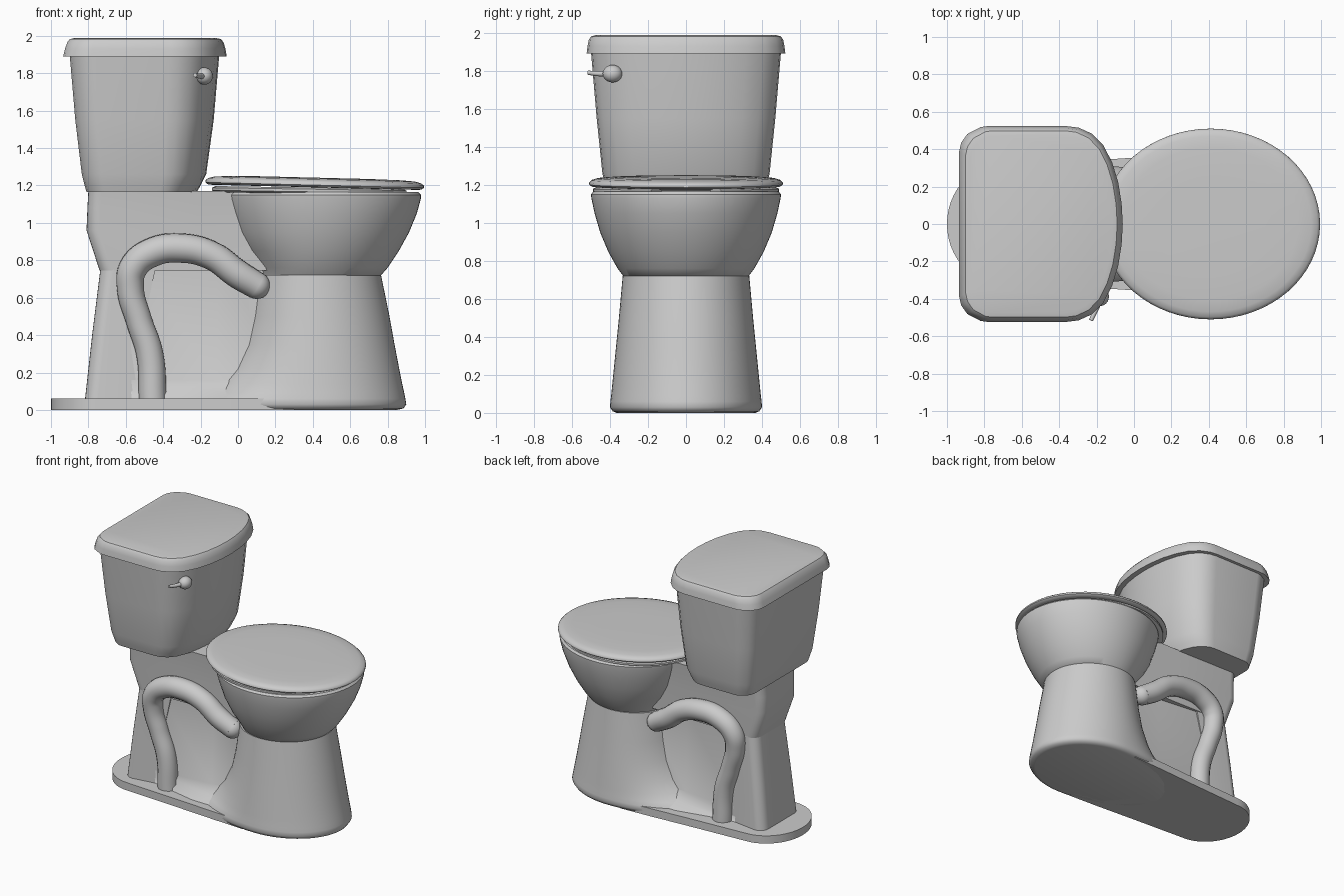
import bpy, bmesh
from math import sin, cos, pi, radians

if "Cube" in bpy.data.objects:
    bpy.data.objects.remove(bpy.data.objects["Cube"])


def smooth(ob, angle=35):
    bpy.ops.object.select_all(action='DESELECT')
    ob.select_set(True)
    bpy.context.view_layer.objects.active = ob
    bpy.ops.object.shade_smooth_by_angle(angle=radians(angle))


def loft(name, rings, angle=35):
    """Skin closed rings of points and cap both ends."""
    bm = bmesh.new()
    vs = [[bm.verts.new(p) for p in r] for r in rings]
    n = len(vs[0])
    for a, b in zip(vs, vs[1:]):
        for i in range(n):
            j = (i + 1) % n
            bm.faces.new((a[i], a[j], b[j], b[i]))
    bm.faces.new(vs[0])
    bm.faces.new(vs[-1])
    bmesh.ops.recalc_face_normals(bm, faces=bm.faces)
    me = bpy.data.meshes.new(name)
    bm.to_mesh(me)
    bm.free()
    ob = bpy.data.objects.new(name, me)
    bpy.context.collection.objects.link(ob)
    smooth(ob, angle)
    return ob


def ellipse(z, cx, front, rear, ry, n=64):
    """Egg-shaped ring with separate front and rear radii."""
    ring = []
    for i in range(n):
        t = 2 * pi * i / n
        ring.append((cx + (front if cos(t) > 0 else rear) * cos(t), ry * sin(t), z))
    return ring


def wedge(z, x0, x1, yr, yf, r=0.07, xm=None):
    """Block outline with rounded rear corners, changing from yr to yf at xm."""
    xm = x1 if xm is None else xm
    half = [(x0 + r - r * cos(t), yr - r + r * sin(t)) for t in [i * pi / 12 for i in range(7)]]
    half += [(xm - 0.01, yf), (x1, yf)]
    return [(x, y, z) for x, y in half] + [(x, -y, z) for x, y in reversed(half)]


# Tank plan: flat back, rounded corners, bowed front (0..1 depth, 0..1 half width)
PLAN = [(0, .74), (.012, .83), (.05, .92), (.13, .99), (.17, 1), (.66, 1), (.73, .985),
        (.81, .925), (.88, .81), (.935, .63), (.972, .43), (.993, .21)]


def tank_ring(z, x0, x1, w):
    half = [(x0 + (x1 - x0) * u, w * v, z) for u, v in PLAN]
    return half + [(x1, 0, z)] + [(x, -y, z) for x, y, _ in reversed(half)]


# Tank body and its lid
loft("tank", [tank_ring(*s) for s in [
    (1.165, -.81, -.22, .415), (1.20, -.82, -.20, .425), (1.26, -.835, -.17, .44),
    (1.55, -.87, -.13, .47), (1.90, -.90, -.10, .50)]])
loft("tank_lid", [tank_ring(*s) for s in [
    (1.89, -.935, -.06, .523), (1.93, -.925, -.067, .518), (1.965, -.913, -.077, .511),
    (1.982, -.90, -.09, .498), (1.988, -.875, -.115, .473)]])


def ball(name, radius, loc):
    bpy.ops.mesh.primitive_uv_sphere_add(segments=24, ring_count=12, radius=radius, location=loc)
    ob = bpy.context.object
    ob.name = name
    smooth(ob)
    return ob


def tube(name, pts, radius, radii):
    cu = bpy.data.curves.new(name, 'CURVE')
    cu.dimensions = '3D'
    cu.bevel_depth = radius
    cu.bevel_resolution = 6
    cu.use_fill_caps = True
    cu.resolution_u = 8
    sp = cu.splines.new('BEZIER')
    sp.bezier_points.add(len(pts) - 1)
    for bp, p, r in zip(sp.bezier_points, pts, radii):
        bp.co = p
        bp.handle_left_type = bp.handle_right_type = 'AUTO'
        bp.radius = r
    ob = bpy.data.objects.new(name, cu)
    bpy.context.collection.objects.link(ob)
    return ob


# Flush knob and lever
ball("flush_knob", .046, (-.18, -.387, 1.785)).scale = (1, 1.12, 1)
tube("flush_lever", [(-.18, -.40, 1.785), (-.205, -.46, 1.785), (-.23, -.515, 1.79)],
     .016, [1, .85, .7])

# Bowl with a hollow inside
loft("bowl", [ellipse(*s) for s in [
    (.705, .42, .30, .28, .28), (.72, .42, .345, .31, .33), (.76, .42, .38, .32, .36),
    (.85, .43, .43, .40, .41), (.95, .435, .48, .46, .452), (1.05, .44, .516, .50, .481),
    (1.13, .44, .538, .525, .498), (1.15, .44, .538, .528, .50), (1.165, .44, .525, .515, .488),
    (1.165, .46, .40, .36, .35), (1.05, .46, .37, .33, .32), (.90, .46, .27, .24, .23),
    (.78, .46, .12, .12, .11)]])

# Pedestal whose rear sweeps out into the foot
loft("pedestal", [ellipse(*s) for s in [
    (0, .41, .44, .64, .36), (.008, .41, .475, .67, .386), (.03, .41, .49, .68, .40),
    (.06, .41, .485, .66, .398), (.09, .41, .479, .59, .394), (.14, .41, .468, .52, .389),
    (.22, .41, .452, .45, .381), (.35, .41, .427, .385, .368), (.50, .41, .40, .35, .353),
    (.72, .41, .355, .32, .333)]], 60)

# Foot plate with a rounded back
foot = [(-.73 - .27 * sin(t), .31 * cos(t)) for t in [i * pi / 24 for i in range(25)]]
foot += [(-.3, -.335), (.05, -.358), (.3, -.37), (.3, .37), (.05, .358), (-.3, .335)]
loft("foot_plate", [[(x, y, z) for x, y in foot] for z in (0, .06)])

# Rear column, thin middle wall, and the narrow shelf carrying the tank
loft("rear_column", [wedge(.04, -.82, -.54, .23, .20), wedge(.40, -.78, -.52, .215, .19),
                     wedge(.76, -.735, -.44, .20, .19)])
loft("middle_wall", [wedge(.05, -.65, .3, .20, .30, xm=-.1), wedge(.10, -.65, .3, .20, .22, xm=-.1),
                     wedge(.16, -.65, .3, .20, .16, xm=-.1), wedge(.78, -.62, .3, .19, .14, xm=-.1)])
loft("shelf", [wedge(.745, -.74, .2, .20, .19, xm=-.2), wedge(.96, -.81, .15, .215, .20, xm=-.2),
               wedge(1.08, -.805, .1, .22, .21, xm=-.2), wedge(1.17, -.80, .1, .23, .22, xm=-.2)])

# Trapway pipes on both sides, with rounded front ends
for side, s in (("front", -1), ("back", 1)):
    path = [(.10, .21, .665), (.0, .225, .725), (-.14, .23, .825), (-.30, .23, .865),
            (-.46, .23, .842), (-.56, .225, .76), (-.575, .215, .65), (-.53, .205, .48),
            (-.472, .20, .30), (-.455, .20, .04)]
    tube("trapway_pipe_" + side, [(x, s * y, z) for x, y, z in path], .077,
         [.95, 1, 1, 1.02, 1.02, 1, .95, .92, .95, .98])
    ball("trapway_end_" + side, .072, (.10, s * .21, .665))

# Seat: a ring left open at the front
seat = []
for i in range(57):
    t = radians(22 + 316 * i / 56)
    sec = []
    for d, z in [(0, -.008), (0, .006), (-.02, .015), (-.13, .015), (-.15, 0), (-.13, -.018), (-.02, -.018)]:
        x, y = (.54 + d) * cos(t), (.49 + d) * sin(t)
        sec.append((.40 + x, y, 1.174 + z - .015 * x))
    seat.append(sec)
loft("seat", seat, 50)

# Seat lid: a slightly domed oval, tilting down to the front
lid = [(-.018, .94), (-.016, .975), (-.006, 1), (.005, .998), (.017, .975), (.026, .92), (.031, .8), (.034, .5)]
tilted = []
for z, k in lid:
    tilted.append([(x, y, zz - .025 * (x - .41))
                   for x, y, zz in ellipse(1.208 + z, .41, .585 * k, .585 * k, .51 * k)])
loft("seat_lid", tilted, 50)
